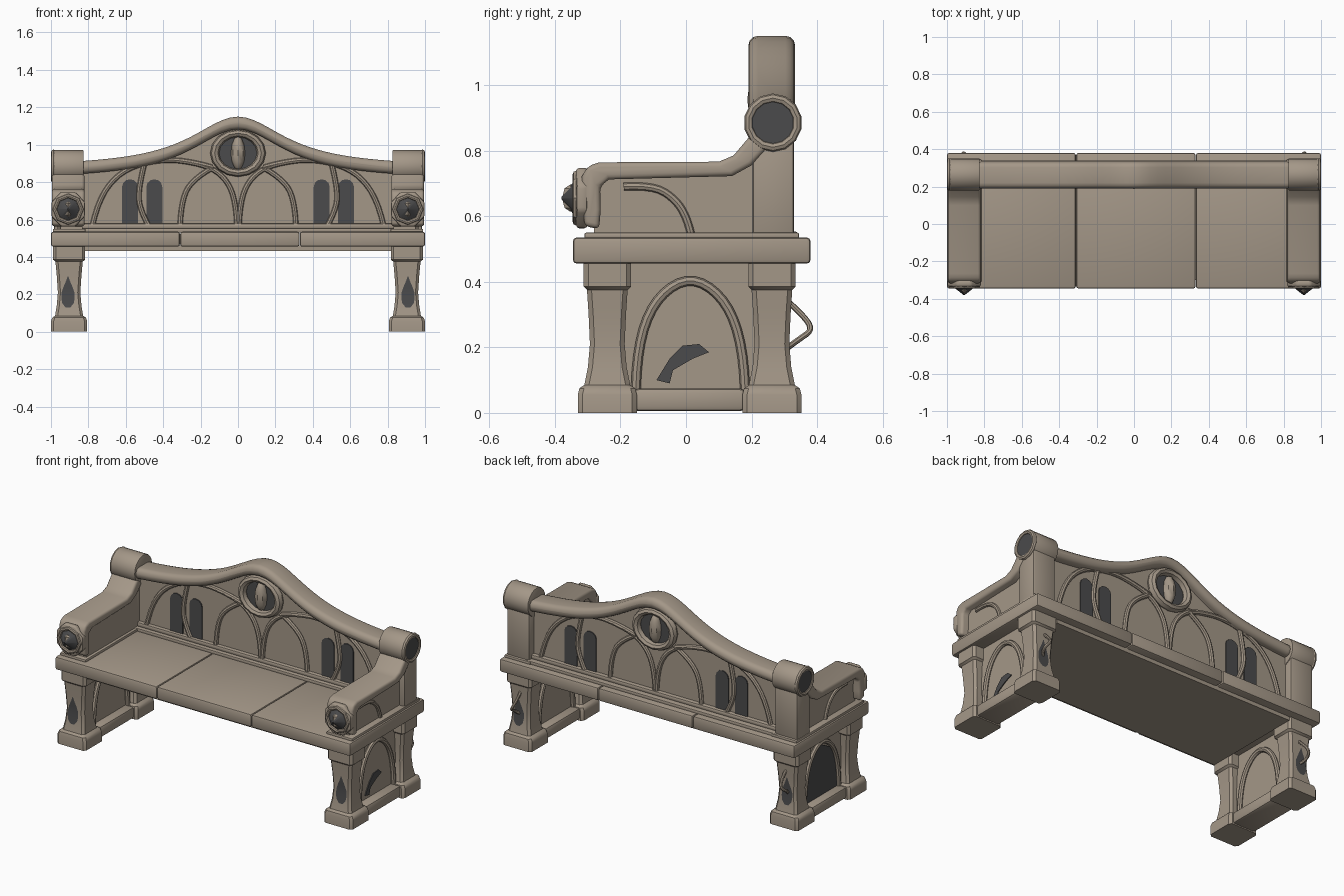
import bpy, bmesh, math

if "Cube" in bpy.data.objects:
    bpy.data.objects.remove(bpy.data.objects["Cube"])


def material(name, rgb):
    m = bpy.data.materials.new(name)
    m.diffuse_color = (*rgb, 1)
    m.use_nodes = True
    m.node_tree.nodes["Principled BSDF"].inputs["Base Color"].default_value = m.diffuse_color
    return m


STONE = material("warm stone", (0.37, 0.31, 0.245))
DARK = material("dark grey inlay", (0.07, 0.07, 0.072))


def finish(ob, name, mat, bevel=0, segs=2):
    ob.name = name
    ob.data.materials.clear()
    ob.data.materials.append(mat)
    bpy.ops.object.select_all(action='DESELECT')
    ob.select_set(True)
    bpy.context.view_layer.objects.active = ob
    if bevel:
        b = ob.modifiers.new("bevel", 'BEVEL')
        b.width, b.segments, b.limit_method = bevel, segs, 'ANGLE'
        b.angle_limit = math.radians(40)
        bpy.ops.object.modifier_apply(modifier="bevel")
    bpy.ops.object.shade_smooth_by_angle(angle=math.radians(40))
    return ob


def from_bm(bm, name, mat, bevel=0, segs=2):
    bmesh.ops.recalc_face_normals(bm, faces=bm.faces)
    me = bpy.data.meshes.new(name)
    bm.to_mesh(me)
    bm.free()
    ob = bpy.data.objects.new(name, me)
    bpy.context.collection.objects.link(ob)
    return finish(ob, name, mat, bevel, segs)


def prism(name, pts, axis, a, b, mat=STONE, bevel=0, segs=2):
    """Extrude a 2D outline along x (outline is y,z) or y (outline is x,z)."""
    bm = bmesh.new()
    put = (lambda p, t: (t, p[0], p[1])) if axis == 'x' else (lambda p, t: (p[0], t, p[1]))
    r1 = [bm.verts.new(put(p, a)) for p in pts]
    r2 = [bm.verts.new(put(p, b)) for p in pts]
    bm.faces.new(r1)
    bm.faces.new(r2)
    for i in range(len(pts)):
        j = (i + 1) % len(pts)
        bm.faces.new((r1[i], r1[j], r2[j], r2[i]))
    return from_bm(bm, name, mat, bevel, segs)


def box(name, x, y, z, mat=STONE, bevel=0):
    return prism(name, [(x[0], z[0]), (x[1], z[0]), (x[1], z[1]), (x[0], z[1])], 'y', y[0], y[1], mat, bevel)


def tube(name, pts, r, mat=STONE):
    cu = bpy.data.curves.new(name, 'CURVE')
    cu.dimensions = '3D'
    cu.bevel_depth, cu.bevel_resolution, cu.resolution_u = r, 2, 4
    cu.use_fill_caps = True
    sp = cu.splines.new('NURBS')
    sp.points.add(len(pts) - 1)
    for p, c in zip(sp.points, pts):
        p.co = (*c, 1)
    sp.use_endpoint_u, sp.order_u = True, 3
    ob = bpy.data.objects.new(name, cu)
    bpy.context.collection.objects.link(ob)
    bpy.ops.object.select_all(action='DESELECT')
    ob.select_set(True)
    bpy.context.view_layer.objects.active = ob
    bpy.ops.object.convert(target='MESH')
    return finish(bpy.context.object, name, mat)


def ring(name, loc, rot, major, minor, scale=(1, 1, 1), n=16):
    bpy.ops.mesh.primitive_torus_add(location=loc, rotation=rot, major_radius=major, minor_radius=minor,
                                     major_segments=n, minor_segments=8)
    bpy.context.object.scale = scale
    return finish(bpy.context.object, name, STONE)


def circle(cx, cz, rx, rz, n, off=0):
    return [(cx + rx * math.cos(2 * math.pi * (i + off) / n), cz + rz * math.sin(2 * math.pi * (i + off) / n))
            for i in range(n)]


def gem(name, loc, scale, mat=STONE, seg=8, rings=6):
    bpy.ops.mesh.primitive_uv_sphere_add(segments=seg, ring_count=rings, radius=1, location=loc)
    bpy.context.object.scale = scale
    return finish(bpy.context.object, name, mat)


# leg profile: height, half width, half depth
LEG = [(0, .097, .09), (.055, .097, .09), (.075, .09, .085), (.085, .075, .07), (.14, .066, .059), (.21, .06, .053),
       (.3, .066, .057), (.375, .073, .062), (.385, .085, .072), (.46, .085, .072)]


def leg_depth(z):
    for (z0, _, d0), (z1, _, d1) in zip(LEG, LEG[1:]):
        if z0 <= z <= z1:
            return d0 + (d1 - d0) * (z - z0) / (z1 - z0)


def leg(name, cx, cy):
    bm = bmesh.new()
    rows = []
    for z, w, d in LEG:
        c = .014
        pts = [(w, d - c), (w - c, d), (c - w, d), (-w, d - c), (-w, c - d), (c - w, -d), (w - c, -d), (w, c - d)]
        rows.append([bm.verts.new((cx + x, cy + y, z)) for x, y in pts])
    for r, q in zip(rows, rows[1:]):
        for i in range(8):
            bm.faces.new((r[i], r[(i + 1) % 8], q[(i + 1) % 8], q[i]))
    bm.faces.new(rows[0])
    bm.faces.new(rows[-1])
    return from_bm(bm, name, STONE)


def teardrop(name, cx, cy, side):
    bm = bmesh.new()
    rows = []
    for z, w in [(.13, .012), (.15, .03), (.18, .036), (.21, .034), (.24, .024), (.27, .011), (.295, .002)]:
        y = cy + side * (leg_depth(z) + .004)
        rows.append([bm.verts.new((cx - w, y, z)), bm.verts.new((cx + w, y, z))])
    for r, q in zip(rows, rows[1:]):
        bm.faces.new((r[0], r[1], q[1], q[0]))
    ob = from_bm(bm, name, DARK)
    if ob.data.polygons[0].normal.y * side < 0:
        ob.data.flip_normals()


def rail_top(x):
    return .88 + .27 / (1 + (x / .31) ** 2)


# seat slabs and lower board
for i, (a, b) in enumerate([(-1, -.311), (-.309, .329), (.331, 1)]):
    box(f"seat_slab_{i}", (a, b), (-.345, .38), (.455, .535), bevel=.012)
box("seat_underboard", (-.82, .82), (-.3, .33), (.432, .46))

# back panel, top rail and bottom rail
xs = [-.85 + 1.7 * i / 40 for i in range(41)]
prism("back_panel", [(-.85, .53), (.85, .53)] + [(x, rail_top(x) - .03) for x in reversed(xs)], 'y', .235, .285)
prism("back_top_rail", [(x, rail_top(x) - .068) for x in xs] + [(x, rail_top(x)) for x in reversed(xs)],
      'y', .19, .333, bevel=.03, segs=3)
box("back_bottom_rail", (-.85, .85), (.19, .34), (.53, .553), bevel=.006)
box("back_bottom_moulding", (-.84, .84), (.212, .31), (.55, .578), bevel=.01)

# medallion, tracery and window inlays on both faces of the back
for label, y, d in (("front", .235, -1), ("rear", .285, 1)):
    ring(f"medallion_ring_{label}", (0, y + d * .012, .955), (math.pi / 2, 0, 0), .125, .024, (1, .85, 1.3))
    prism(f"medallion_inlay_{label}", circle(0, .955, .115, .1, 16), 'y', y + d * .007, y - d * .001, DARK)
    gem(f"medallion_gem_{label}", (0, y + d * .008, .955), (.038, .04, .09))
    for s in (-1, 1):
        ry = y + d * .006
        ribs = [[(.78, .56), (.75, .70), (.64, .85), (.47, .915), (.28, .92), (.14, .88)],
                [(.31, .56), (.305, .70), (.24, .82), (.13, .88)],
                [(.005, .56), (.01, .70), (.07, .83), (.19, .90), (.32, .915)],
                [(.475, .56), (.53, .66), (.53, .78), (.5, .90)]]
        for k, pts in enumerate(ribs):
            tube(f"back_rib_{label}_{k}_{s}", [(s * x, ry, z) for x, z in pts], .014)
        for a, b in ((.405, .49), (.535, .62)):
            c, w = s * (a + b) / 2, (b - a) / 2
            arch = [(c - w, .578), (c + w, .578)] + [
                (c + w * math.cos(t * math.pi / 6), .775 + .04 * math.sin(t * math.pi / 6)) for t in range(7)]
            prism(f"window_inlay_{label}", arch, 'y', y + d * .006, y - d * .001, DARK)

for s in (-1, 1):
    def X(a, b):
        return sorted((s * a, s * b))

    # legs, foot rail, side panel and side arches
    leg("front_leg", s * .903, -.24)
    leg("back_leg", s * .903, .262)
    teardrop("front_leg_inlay", s * .909, -.24, -1)
    teardrop("back_leg_inlay", s * .909, .262, 1)
    tube("back_leg_hook", [(s * .9, .31, .34), (s * .895, .345, .31), (s * .91, .39, .255), (s * .935, .345, .225),
                           (s * .9, .305, .195)], .009)
    box("foot_rail", X(.825, .98), (-.16, .18), (.005, .075), bevel=.015)
    box("side_panel", X(.88, .92), (-.2, .22), (.06, .46))
    arch = [(-.153, .07), (-.15, .2), (-.095, .35), (.013, .42), (.12, .35), (.176, .2), (.18, .07)]
    for x in (.927, .873):
        tube("side_arch", [(s * x, y, z) for y, z in arch], .015)

    # back post and scroll
    box("back_post", X(.83, .985), (.203, .33), (.53, .85), bevel=.012)
    prism("scroll", circle(.265, .885, .086, .086, 20), 'x', s * .825, s * .988, bevel=.006)
    ring("scroll_ring", (s * .986, .265, .885), (0, math.pi / 2, 0), .075, .014, n=14)
    prism("scroll_inlay", circle(.265, .885, .066, .066, 16), 'x', s * .987, s * .992, DARK)

    # armrest
    band = [(-.265, .56), (-.31, .57), (-.318, .72), (-.3, .752), (-.265, .764), (.1, .766), (.145, .785), (.2, .85),
            (.25, .81), (.2, .755), (.14, .722), (-.235, .712), (-.262, .69), (-.26, .62)]
    prism("armrest", band, 'x', s * .82, s * .995, bevel=.015, segs=3)
    prism("armrest_panel", [(-.28, .53), (-.28, .74), (.12, .74), (.22, .8), (.22, .53)], 'x', s * .832, s * .95)
    box("armrest_base", X(.815, .99), (-.31, .345), (.53, .55), bevel=.006)
    tube("armrest_rib", [(s * .953, y, z) for y, z in
                         [(-.19, .69), (-.1, .695), (-.03, .65), (.005, .59), (.015, .545)]], .012)

    # front roundel with gem
    cx, cz = s * .908, .655
    prism("roundel", circle(cx, cz, .097, .1, 8, .5), 'y', -.335, -.30, bevel=.01)
    ring("roundel_ring", (cx, -.334, cz), (math.pi / 2, 0, 0), .072, .012, n=8)
    bpy.ops.mesh.primitive_cone_add(vertices=8, radius1=.06, radius2=.004, depth=.044, location=(cx, -.357, cz),
                                    rotation=(math.pi / 2, 0, 0))
    finish(bpy.context.object, "roundel_gem", DARK)
    gem("roundel_gem_core", (cx, -.352, cz), (.024, .026, .042), STONE, 4, 4)

# dark fill of the side arches: whole arch on the left, a patch on the right
fill = [(-.15, .075), (-.145, .2), (-.09, .33), (.013, .385), (.115, .33), (.172, .2), (.177, .075)]
prism("left_arch_inlay", fill, 'x', -.919, -.925, DARK)
patch = [(-.09, .1), (-.05, .09), (-.04, .13), (.02, .165), (.07, .185), (.04, .21), (-.01, .205), (-.05, .165)]
prism("right_arch_inlay", patch, 'x', .919, .925, DARK)
